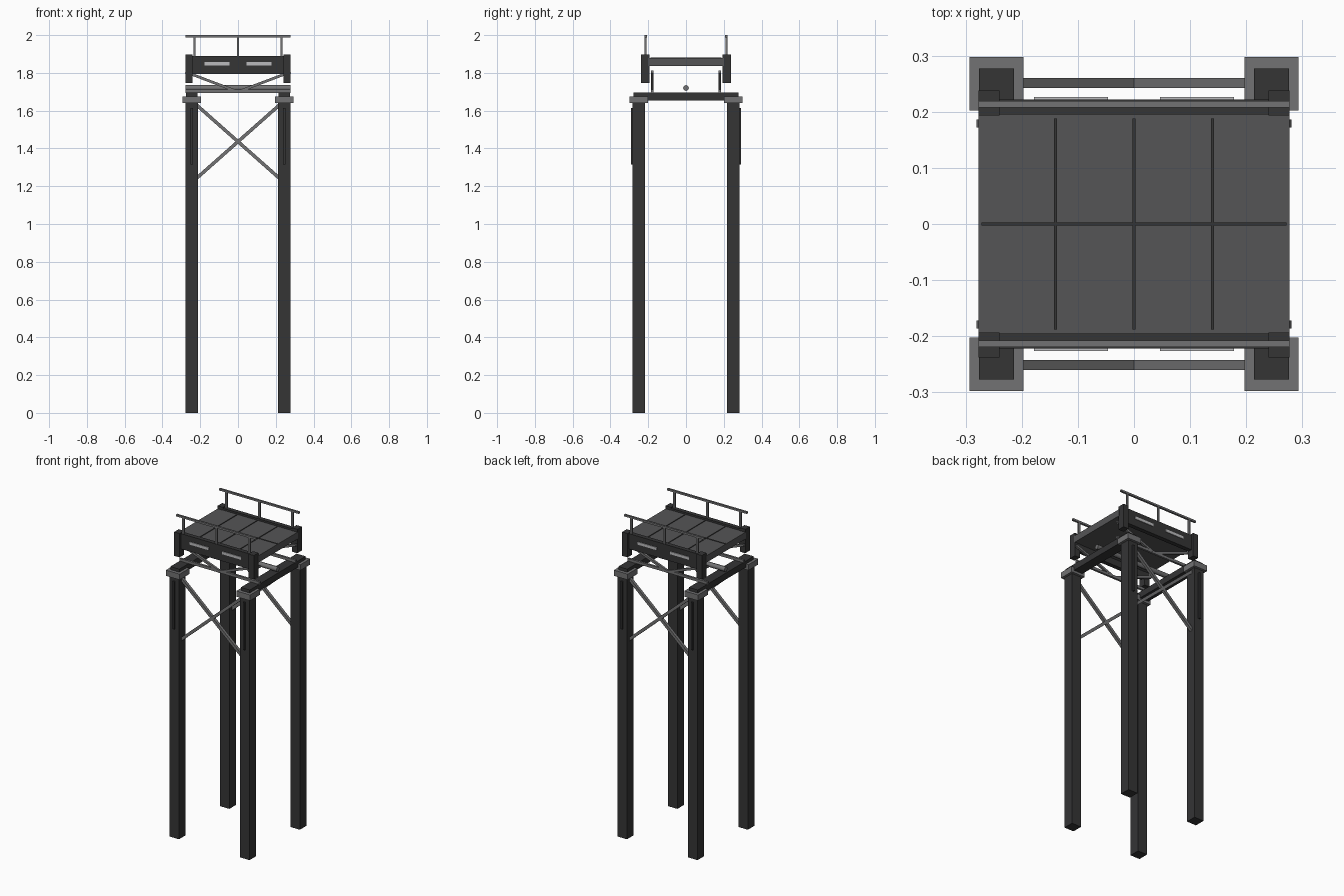
import bpy, math
from mathutils import Vector

if "Cube" in bpy.data.objects:
    bpy.data.objects.remove(bpy.data.objects["Cube"])


def mat(name, v):
    m = bpy.data.materials.new(name)
    m.diffuse_color = (v, v, v * 1.02, 1)
    m.use_nodes = True
    m.node_tree.nodes["Principled BSDF"].inputs["Base Color"].default_value = m.diffuse_color
    return m


DARK, DECK = mat("dark_steel", 0.035), mat("deck_steel", 0.09)
MID, LIGHT = mat("grey_steel", 0.17), mat("pale_panel", 0.5)


def box(name, x, y, z, m):
    """Box from (min, max) pairs."""
    bpy.ops.mesh.primitive_cube_add(size=1, location=[(a + b) / 2 for a, b in (x, y, z)])
    o = bpy.context.object
    o.name = name
    o.scale = [abs(b - a) for a, b in (x, y, z)]
    bpy.ops.object.transform_apply(location=False, rotation=False, scale=True)
    o.data.materials.append(m)
    return o


def cbox(name, c, s, m):
    return box(name, *[(p - d / 2, p + d / 2) for p, d in zip(c, s)], m)


def strut(name, a, b, wy, wz, m):
    """Square bar in an xz plane between two points."""
    a, b = Vector(a), Vector(b)
    d = b - a
    o = cbox(name, (a + b) / 2, (d.length, wy, wz), m)
    o.rotation_euler.y = -math.atan2(d.z, d.x)
    return o


def rod(name, c, r, length, axis, m, n=12):
    rot = (0, math.pi / 2, 0) if axis == 'x' else (0, 0, 0)
    bpy.ops.mesh.primitive_cylinder_add(vertices=n, radius=r, depth=length, location=c, rotation=rot)
    o = bpy.context.object
    o.name = name
    o.data.materials.append(m)
    bpy.ops.object.shade_smooth_by_angle()
    return o


# legs, collars, guide strips and deck corner posts
for sx in (-1, 1):
    for sy in (-1, 1):
        x, y = sx * 0.245, sy * 0.25
        cbox("leg", (x, y, 0.825), (0.066, 0.066, 1.65), DARK)
        cbox("leg_collar", (x, y, 1.658), (0.096, 0.096, 0.036), MID)
        cbox("leg_strip", (x, sy * 0.286, 1.465), (0.012, 0.012, 0.30), DARK)
        cbox("corner_post", (sx * 0.2585, sy * 0.2155, 1.822), (0.037, 0.045, 0.15), DARK)
    # cross beams joining the leg tops
    cbox("cross_beam", (sx * 0.245, 0, 1.675), (0.062, 0.555, 0.04), DARK)

for sy in (-1, 1):
    # X bracing between the legs
    y = sy * 0.251
    for sx in (-1, 1):
        strut("leg_brace", (-sx * 0.225, y, 1.635), (sx * 0.225, y, 1.237), 0.018, 0.018, MID)
    # lower truss under the deck
    y = sy * 0.179
    cbox("truss_chord", (0, y, 1.703), (0.555, 0.013, 0.017), MID)
    for sx in (-1, 1):
        strut("truss_diagonal", (0, y, 1.70), (sx * 0.278, y, 1.805), 0.014, 0.014, MID)
    # side girder with pale panels
    box("side_girder", (-0.25, 0.25), (sy * 0.195, sy * 0.222), (1.794, 1.89), DARK)
    for sx in (-1, 1):
        cbox("girder_panel", (sx * 0.112, sy * 0.222, 1.848), (0.132, 0.009, 0.017), LIGHT)
    # handrail
    y = sy * 0.2135
    cbox("handrail", (0, y, 1.994), (0.555, 0.012, 0.012), MID)
    for x in (-0.23, 0, 0.23):
        cbox("handrail_post", (x, y, 1.938), (0.012, 0.01, 0.105), MID)

# deck and its seam strips
cbox("deck", (0, 0, 1.857), (0.555, 0.40, 0.043), DECK)
cbox("deck_seam_long", (0, 0, 1.879), (0.544, 0.006, 0.005), DARK)
for x in (-0.14, 0, 0.14):
    cbox("deck_seam_cross", (x, 0, 1.879), (0.006, 0.376, 0.005), DARK)

# central pipe below the deck
rod("pipe", (0, 0, 1.72), 0.015, 0.555, 'x', MID)
